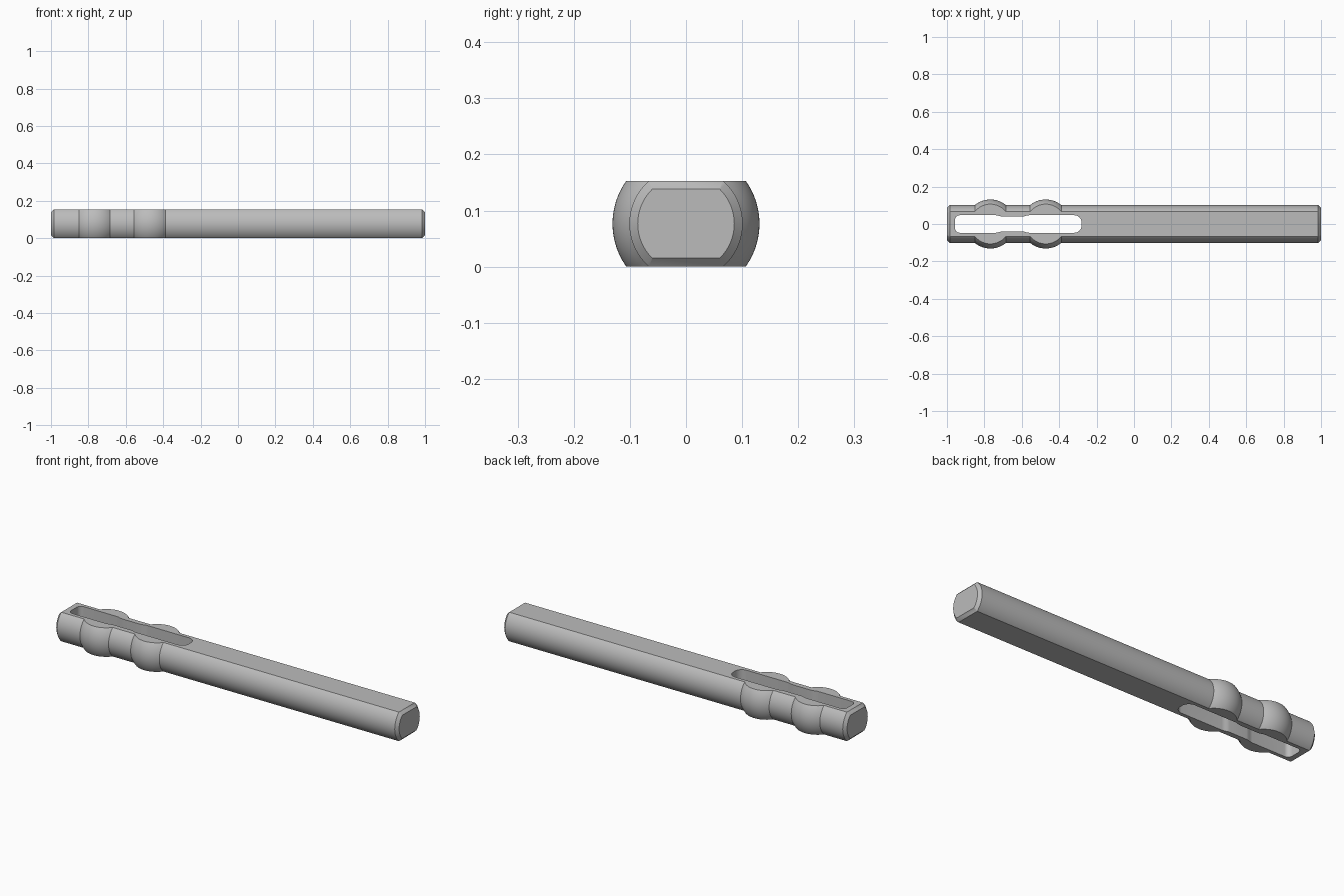
import bpy, bmesh
from math import sin, cos, pi, sqrt
from mathutils import Vector

if "Cube" in bpy.data.objects:
    bpy.data.objects.remove(bpy.data.objects["Cube"])

ROD, BALL, HALF, BEVEL = 0.101, 0.131, 0.0765, 0.015
BALL_CENTRES = (-0.768, -0.472)

steel = bpy.data.materials.new("plain grey")
steel.use_nodes = True
GREY = (0.5, 0.5, 0.5, 1)
steel.diffuse_color = GREY
steel.node_tree.nodes["Principled BSDF"].inputs["Base Color"].default_value = GREY


def add_object(name, bm):
    bmesh.ops.recalc_face_normals(bm, faces=bm.faces)
    mesh = bpy.data.meshes.new(name)
    bm.to_mesh(mesh)
    bm.free()
    mesh.materials.append(steel)
    ob = bpy.data.objects.new(name, mesh)
    bpy.context.collection.objects.link(ob)
    return ob


def slice_off(bm, point, normal):
    """Cut away everything beyond a plane and close the cut."""
    geom = bm.verts[:] + bm.edges[:] + bm.faces[:]
    cut = bmesh.ops.bisect_plane(bm, geom=geom, plane_co=point, plane_no=normal,
                                 clear_outer=True, dist=1e-6)["geom_cut"]
    edges = [e for e in cut if isinstance(e, bmesh.types.BMEdge)]
    bmesh.ops.edgeloop_fill(bm, edges=edges)


# Turned profile: chamfered rod with two spherical bulges
profile = [(-1, 0), (-1, ROD - BEVEL), (-1 + BEVEL, ROD)]
reach = sqrt(BALL ** 2 - ROD ** 2)
for centre in BALL_CENTRES:
    for i in range(17):
        dx = reach * (i / 8 - 1)
        profile.append((centre + dx, sqrt(BALL ** 2 - dx ** 2)))
profile += [(1 - BEVEL, ROD), (1, ROD - BEVEL), (1, 0)]

bm = bmesh.new()
verts = [bm.verts.new((x, r, 0)) for x, r in profile]
edges = [bm.edges.new(pair) for pair in zip(verts, verts[1:])]
bmesh.ops.spin(bm, geom=verts + edges, cent=(0, 0, 0), axis=(1, 0, 0),
               angle=2 * pi, steps=96, use_merge=True)
bmesh.ops.remove_doubles(bm, verts=bm.verts, dist=1e-5)

# Flat top and bottom, with chamfered ends
for side in (-1, 1):
    slice_off(bm, (0, 0, side * HALF), (0, 0, side))
for side in (-1, 1):
    for end in (-1, 1):
        slice_off(bm, (end, 0, side * (HALF - BEVEL)), (end, 0, side))
bmesh.ops.translate(bm, verts=bm.verts, vec=(0, 0, HALF))
rod = add_object("slotted_rod", bm)

# Slot outline: rounded ends and a gently narrowed waist
WIDE, WAIST = 0.047, 0.039
upper = []
for i in range(9):
    a = i / 8 * pi / 2
    upper.append((-0.957 + 0.025 * (1 - cos(a)), WIDE - 0.025 * (1 - sin(a))))
for start, end, a, b in ((-0.74, -0.70, WIDE, WAIST), (-0.60, -0.56, WAIST, WIDE)):
    for i in range(7):
        t = i / 6
        upper.append((start + (end - start) * t, a + (b - a) * (1 - cos(pi * t)) / 2))
for i in range(9):
    a = i / 8 * pi / 2
    upper.append((-0.28 - 0.04 * (1 - sin(a)), WIDE - 0.04 * (1 - cos(a))))
outline = upper + [(x, -y) for x, y in reversed(upper)]

bm = bmesh.new()
base = bm.faces.new([bm.verts.new((x, y, -0.1)) for x, y in outline])
grown = bmesh.ops.extrude_face_region(bm, geom=[base])["geom"]
bmesh.ops.translate(bm, vec=Vector((0, 0, 0.4)),
                    verts=[v for v in grown if isinstance(v, bmesh.types.BMVert)])
cutter = add_object("slot_cutter", bm)
cutter.hide_render = True

# Cut the slot, then shade
cut = rod.modifiers.new("slot", "BOOLEAN")
cut.object, cut.operation, cut.solver = cutter, "DIFFERENCE", "EXACT"
bpy.ops.object.select_all(action="DESELECT")
rod.select_set(True)
bpy.context.view_layer.objects.active = rod
bpy.ops.object.modifier_apply(modifier=cut.name)
bpy.data.objects.remove(cutter)
bpy.ops.object.shade_smooth_by_angle(angle=pi / 6)
